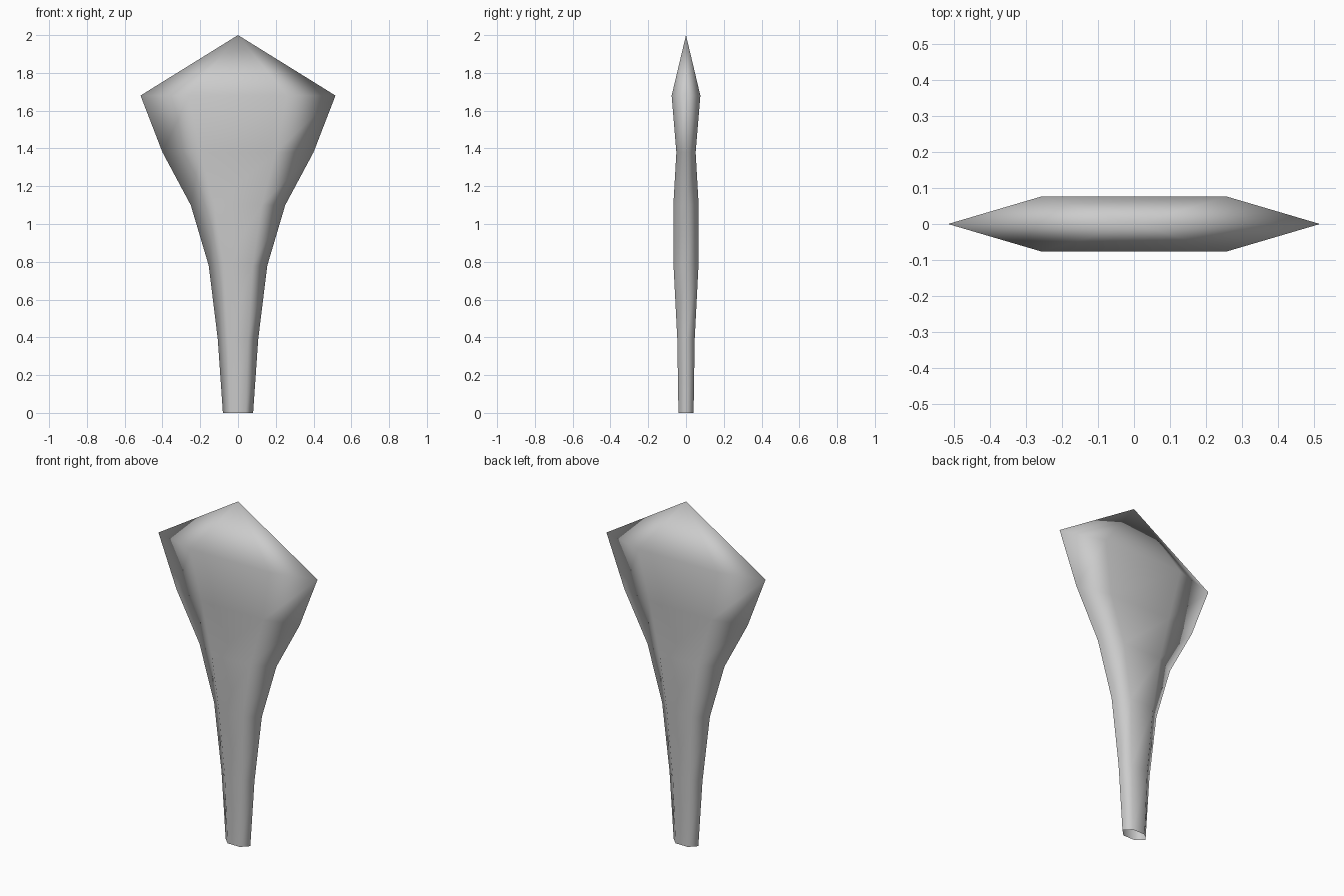
import bpy
import bmesh

default_cube = bpy.data.objects.get("Cube")
if default_cube:
    bpy.data.objects.remove(default_cube, do_unlink=True)

# Plain grey material
grey = bpy.data.materials.new("light_grey")
grey.use_nodes = True
colour = (0.6, 0.6, 0.6, 1)
grey.diffuse_color = colour
grey.node_tree.nodes["Principled BSDF"].inputs["Base Color"].default_value = colour

# Height, half width and half thickness of each cross-section
SECTIONS = [
    (0.0, 0.08, 0.04),
    (0.39, 0.107, 0.046),
    (0.78, 0.155, 0.066),
    (1.1, 0.25, 0.067),
    (1.38, 0.40, 0.051),
    (1.68, 0.516, 0.076),
]
# Flattened hexagon, counter-clockwise
HEXAGON = [(1, 0), (0.5, 1), (-0.5, 1), (-1, 0), (-0.5, -1), (0.5, -1)]


def neighbours(ring):
    return zip(ring, ring[1:] + ring[:1])


# Blade: hexagonal rings, open at the foot and closed to a point at the tip
bm = bmesh.new()
rings = [[bm.verts.new((x * w, y * d, z)) for x, y in HEXAGON]
         for z, w, d in SECTIONS]
for low, high in zip(rings, rings[1:]):
    for (a, b), (c, d) in zip(neighbours(low), neighbours(high)):
        bm.faces.new((a, b, d, c))
tip = bm.verts.new((0, 0, 2))
for a, b in neighbours(rings[-1]):
    bm.faces.new((a, b, tip))
for face in bm.faces:
    face.smooth = True

mesh = bpy.data.meshes.new("tapered_blade")
bm.to_mesh(mesh)
bm.free()
mesh.materials.append(grey)
blade = bpy.data.objects.new("tapered_blade", mesh)
bpy.context.collection.objects.link(blade)
